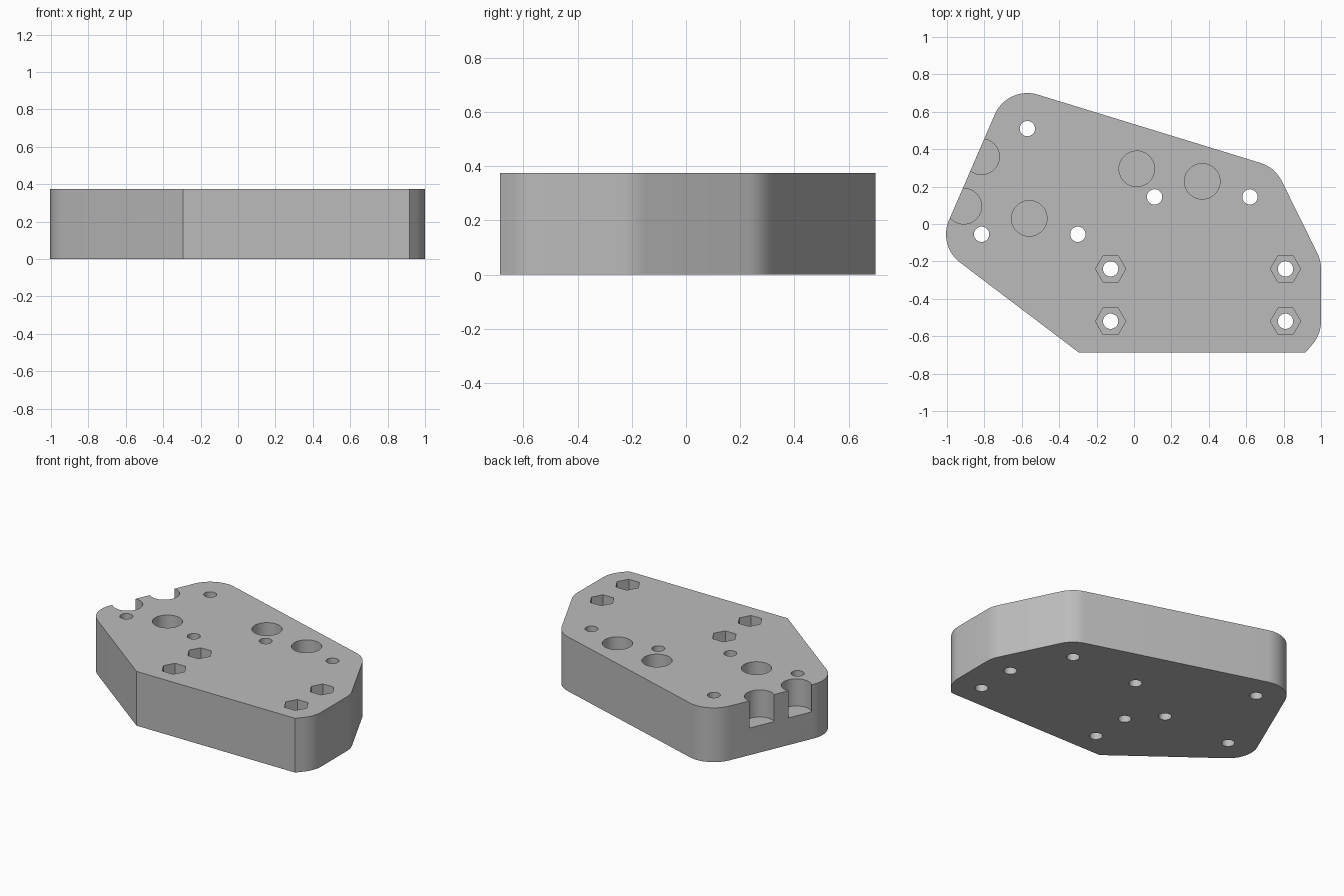
import bpy
import bmesh
import math
from mathutils import Matrix, Vector
from mathutils.geometry import convex_hull_2d

if "Cube" in bpy.data.objects:
    bpy.data.objects.remove(bpy.data.objects["Cube"])

HEIGHT = 0.375
POCKET_FLOOR = HEIGHT / 2
CORNER_R = 0.19

grey = bpy.data.materials.new("plain grey")
grey.use_nodes = True
grey.diffuse_color = (0.5, 0.5, 0.5, 1)
grey.node_tree.nodes["Principled BSDF"].inputs["Base Color"].default_value = grey.diffuse_color

# Bolt positions
nut_bolts = [(x, y) for x in (-0.125, 0.81) for y in (-0.24, -0.52)]
outer_bolts = [(-0.57, 0.51), (0.62, 0.145), (-0.815, -0.055)]
inner_bolts = [(0.11, 0.145), (-0.3, -0.055)]
pockets = [(0.015, 0.295), (0.365, 0.228), (-0.56, 0.03), (-0.815, 0.36), (-0.91, 0.095)]


def make_object(name, bm):
    mesh = bpy.data.meshes.new(name)
    bm.to_mesh(mesh)
    bm.free()
    mesh.materials.append(grey)
    obj = bpy.data.objects.new(name, mesh)
    bpy.context.collection.objects.link(obj)
    return obj


def prisms(name, centres, radius, sides, bottom):
    """Upright prisms from the given floor to above the plate."""
    bm = bmesh.new()
    top = HEIGHT + 0.1
    for x, y in centres:
        bmesh.ops.create_cone(
            bm, cap_ends=True, segments=sides, radius1=radius, radius2=radius,
            depth=top - bottom,
            matrix=Matrix.Translation((x, y, (top + bottom) / 2)) @ Matrix.Rotation(math.pi / 2, 4, "Z"))
    return make_object(name, bm)


# Plate: hull around the outer bolts, trimmed straight along the front
FRONT = -0.687
outline = [Vector((-0.295, FRONT)), Vector((0.917, FRONT))]
for cx, cy in outer_bolts + [(0.81, -0.24), (0.81, -0.52)]:
    for i in range(64):
        a = math.tau * i / 64
        p = Vector((cx + CORNER_R * math.cos(a), cy + CORNER_R * math.sin(a)))
        if p.y > FRONT:
            outline.append(p)
hull = [outline[i] for i in convex_hull_2d(outline)]

bm = bmesh.new()
base = bm.faces.new([bm.verts.new((p.x, p.y, 0)) for p in hull])
walls = bmesh.ops.extrude_face_region(bm, geom=[base])
bmesh.ops.translate(bm, vec=(0, 0, HEIGHT),
                    verts=[v for v in walls["geom"] if isinstance(v, bmesh.types.BMVert)])
bmesh.ops.recalc_face_normals(bm, faces=bm.faces)
plate = make_object("mounting_plate", bm)

# Cut bolt holes, round pockets and hexagonal nut recesses
cutters = [
    prisms("bolt_holes", nut_bolts + outer_bolts + inner_bolts, 0.041, 32, -0.1),
    prisms("round_pockets", pockets, 0.095, 48, POCKET_FLOOR),
    # quarter-turned hexagon: points lie along x
    prisms("nut_recesses", nut_bolts, 0.081, 6, POCKET_FLOOR),
]
bpy.ops.object.select_all(action="DESELECT")
bpy.context.view_layer.objects.active = plate
plate.select_set(True)
for cutter in cutters:
    cutter.hide_render = True
    mod = plate.modifiers.new(cutter.name, "BOOLEAN")
    mod.operation = "DIFFERENCE"
    mod.solver = "EXACT"
    mod.object = cutter
    bpy.ops.object.modifier_apply(modifier=mod.name)
    bpy.data.objects.remove(cutter)

bpy.ops.object.shade_smooth_by_angle(angle=math.radians(30))
